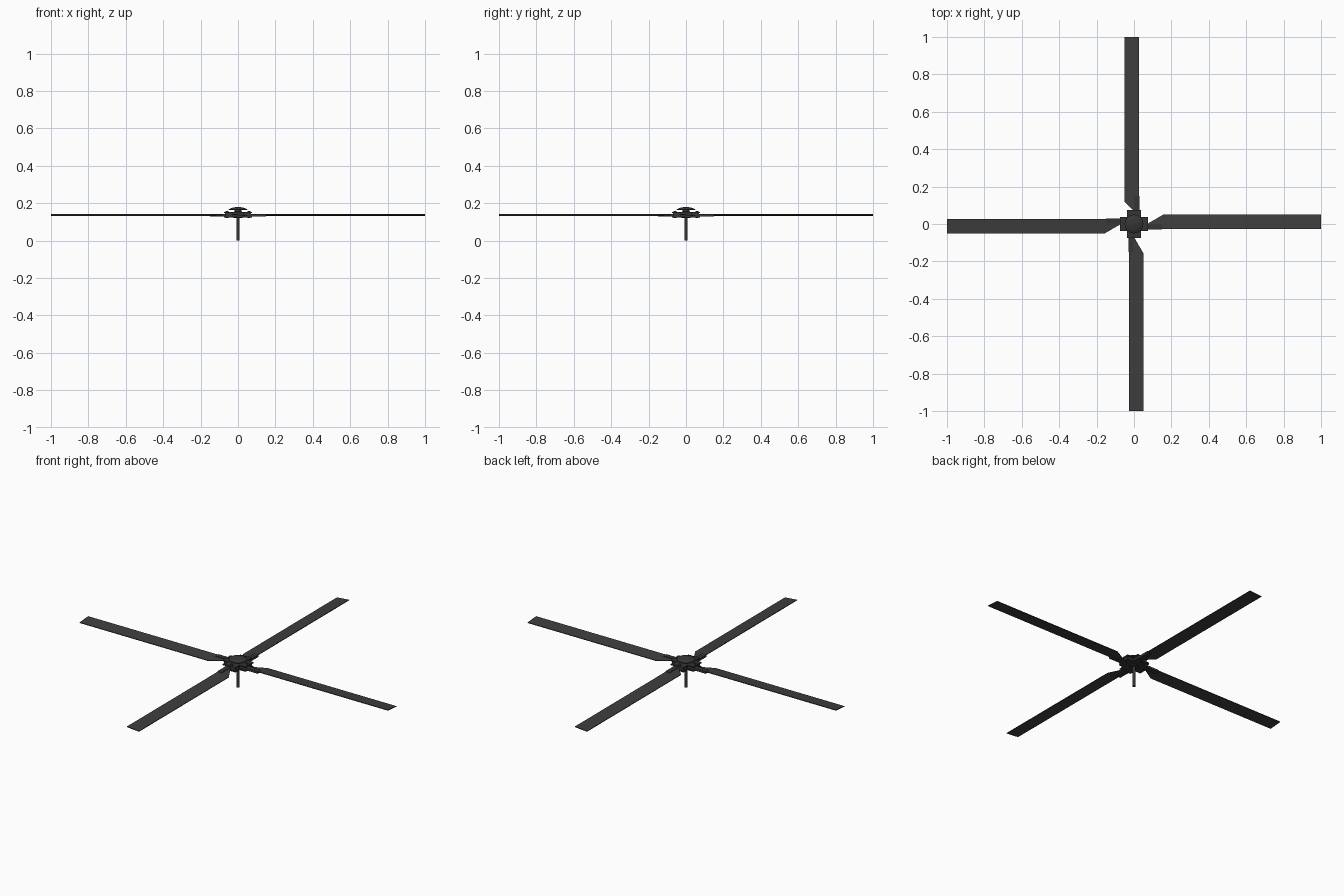
import bpy, bmesh, math
from mathutils import Matrix

if "Cube" in bpy.data.objects:
    bpy.data.objects.remove(bpy.data.objects["Cube"])


def material(name, v):
    m = bpy.data.materials.new(name)
    m.diffuse_color = (v, v, v, 1)
    m.use_nodes = True
    m.node_tree.nodes["Principled BSDF"].inputs["Base Color"].default_value = m.diffuse_color
    return m


BLADE = material("blade dark grey", 0.048)
HUB = material("hub dark grey", 0.036)


def finish(name, bm, mat, smooth=False):
    bmesh.ops.recalc_face_normals(bm, faces=bm.faces)
    me = bpy.data.meshes.new(name)
    bm.to_mesh(me)
    bm.free()
    me.materials.append(mat)
    ob = bpy.data.objects.new(name, me)
    bpy.context.collection.objects.link(ob)
    if smooth:
        bpy.context.view_layer.objects.active = ob
        ob.select_set(True)
        bpy.ops.object.shade_smooth_by_angle(angle=math.radians(35))
        ob.select_set(False)
    return ob


def prism(name, outline, z0, z1, mat):
    """Extrude a flat xy outline between two heights."""
    bm = bmesh.new()
    face = bm.faces.new([bm.verts.new((x, y, z0)) for x, y in outline])
    up = bmesh.ops.extrude_face_region(bm, geom=[face])["geom"]
    for v in up:
        if isinstance(v, bmesh.types.BMVert):
            v.co.z = z1
    return finish(name, bm, mat)


def box(name, x0, x1, y0, y1, z0, z1, mat):
    return prism(name, [(x0, y0), (x1, y0), (x1, y1), (x0, y1)], z0, z1, mat)


def lathe(name, profile, mat, n=24, x=0, y=0):
    """Spin an (r, z) profile about a vertical axis."""
    bm = bmesh.new()
    vs = [bm.verts.new((r, 0, z)) for r, z in profile]
    es = [bm.edges.new(p) for p in zip(vs, vs[1:])]
    bmesh.ops.spin(bm, geom=vs + es, cent=(0, 0, 0), axis=(0, 0, 1),
                   angle=2 * math.pi, steps=n, use_duplicate=False)
    bmesh.ops.remove_doubles(bm, verts=bm.verts, dist=1e-5)
    bmesh.ops.translate(bm, verts=bm.verts, vec=(x, y, 0))
    return finish(name, bm, mat, True)


# Mast and domed cap
lathe("mast", [(0, 0), (0.008, 0), (0.008, 0.165), (0, 0.165)], HUB, 16)
lathe("hub_core", [(0, 0.120), (0.022, 0.120), (0.03, 0.127), (0.03, 0.152),
                   (0.018, 0.156), (0.018, 0.167), (0, 0.167)], HUB)
lathe("hub_cap", [(0, 0.163), (0.050, 0.163), (0.050, 0.166), (0.040, 0.172),
                  (0.022, 0.178), (0, 0.180)], HUB)

# Cross-shaped clamp plates
a, b = 0.075, 0.037
cross = [(a, -b), (a, b), (b, b), (b, a), (-b, a), (-b, b),
         (-a, b), (-a, -b), (-b, -b), (-b, -a), (b, -a), (b, -b)]
prism("upper_cross_plate", cross, 0.147, 0.154, HUB)
prism("lower_cross_plate", cross, 0.124, 0.130, HUB)

# Four arms, each with grip, pitch link and blade
for i, name in enumerate(["right", "back", "left", "front"]):
    turn = Matrix.Rotation(i * math.pi / 2, 4, 'Z')
    parts = [
        box(name + "_grip_block", 0.025, 0.070, -0.030, 0.030, 0.130, 0.147, HUB),
        box(name + "_grip_arm", 0.060, 0.150, -0.030, -0.002, 0.130, 0.143, HUB),
        lathe(name + "_hinge_bolt", [(0, 0.122), (0.008, 0.122), (0.008, 0.158),
                                     (0, 0.158)], HUB, 8, 0.060, 0.0),
    ]
    chamfer = 0.12 if i == 1 else 0.16
    blade = prism(name + "_blade",
                  [(0.07, -0.027), (1.0, -0.027), (1.0, 0.052),
                   (chamfer, 0.052), (0.07, 0.0)], -0.002, 0.002, BLADE)
    # Slight pitch, leading edge down
    pitch = (Matrix.Translation((0, 0.012, 0.1365))
             @ Matrix.Rotation(math.radians(-5), 4, 'X')
             @ Matrix.Translation((0, -0.012, 0)))
    blade.data.transform(pitch)
    for ob in parts + [blade]:
        ob.data.transform(turn)
